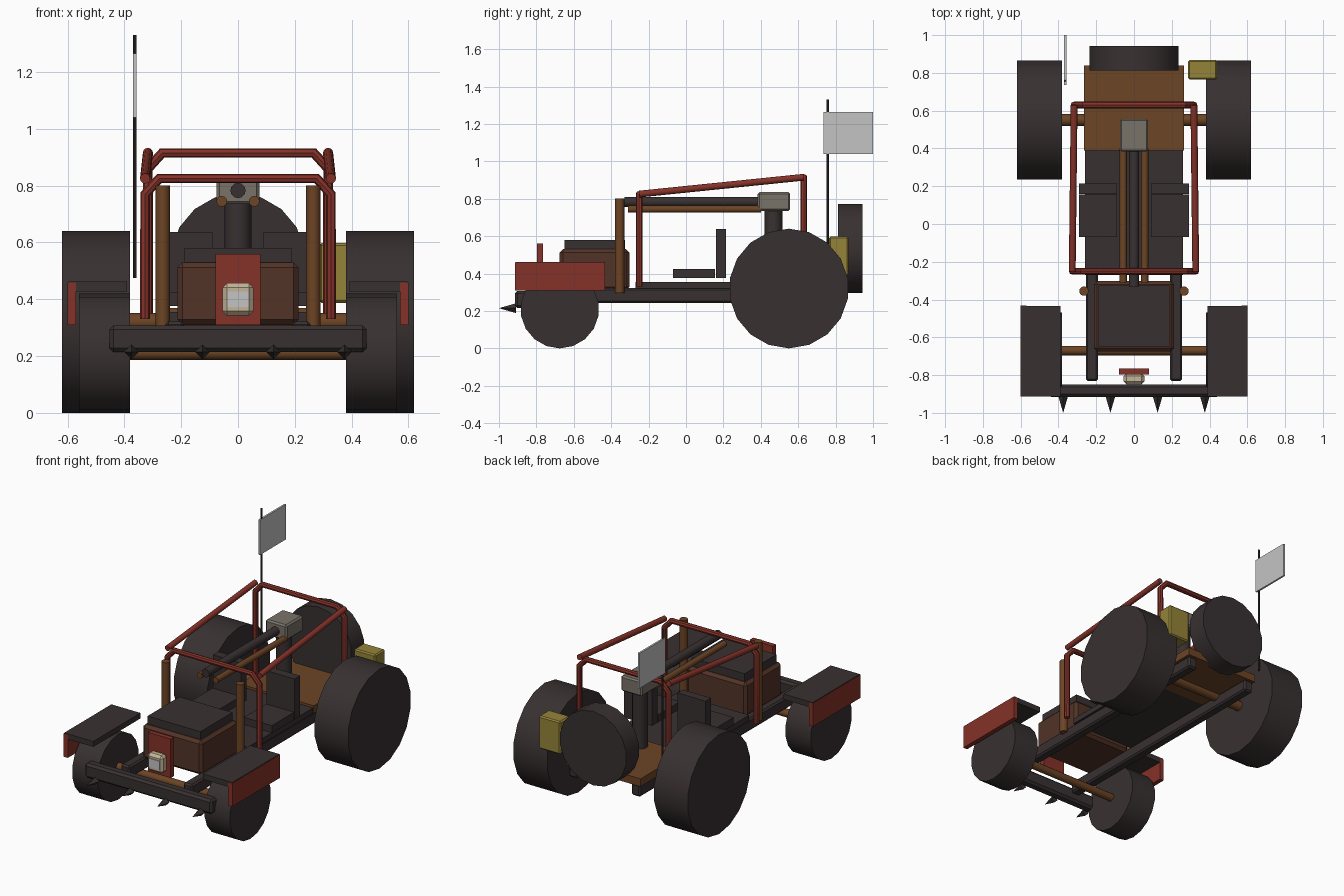
import bpy, bmesh, math
from mathutils import Vector

if "Cube" in bpy.data.objects:
    bpy.data.objects.remove(bpy.data.objects["Cube"])


def mat(name, r, g, b):
    m = bpy.data.materials.new(name)
    m.diffuse_color = (r, g, b, 1)
    m.use_nodes = True
    m.node_tree.nodes["Principled BSDF"].inputs["Base Color"].default_value = m.diffuse_color
    return m


DARK = mat("dark rubber and iron", 0.040, 0.030, 0.031)
RED = mat("rust red", 0.235, 0.032, 0.022)
BROWN = mat("orange brown", 0.150, 0.058, 0.018)
ENGINE = mat("engine brown", 0.085, 0.033, 0.020)
YELLOW = mat("dull yellow", 0.300, 0.230, 0.040)
GREY = mat("gun grey", 0.190, 0.170, 0.140)
PALE = mat("pale grey", 0.550, 0.550, 0.550)
BEIGE = mat("lamp beige", 0.550, 0.460, 0.310)


def add(name, bm, material, smooth=False):
    me = bpy.data.meshes.new(name)
    bmesh.ops.recalc_face_normals(bm, faces=bm.faces)
    bm.to_mesh(me)
    bm.free()
    me.materials.append(material)
    ob = bpy.data.objects.new(name, me)
    bpy.context.collection.objects.link(ob)
    if smooth:
        bpy.ops.object.select_all(action='DESELECT')
        ob.select_set(True)
        bpy.context.view_layer.objects.active = ob
        bpy.ops.object.shade_smooth_by_angle(angle=math.radians(40))
    return ob


def box(name, x, y, z, material, bevel=0.0):
    """Box from (min, max) ranges, with an optional chamfer."""
    bm = bmesh.new()
    bmesh.ops.create_cube(bm, size=1)
    for v in bm.verts:
        v.co = [r[0] if c < 0 else r[1] for c, r in zip(v.co, (x, y, z))]
    if bevel:
        bmesh.ops.bevel(bm, geom=bm.edges[:], offset=bevel, segments=1, affect='EDGES')
    return add(name, bm, material)


def rod(name, a, b, r, material, sides=12, r2=None):
    """Cylinder or cone running from point a to point b."""
    a, b = Vector(a), Vector(b)
    d = b - a
    bm = bmesh.new()
    bmesh.ops.create_cone(bm, cap_ends=True, segments=sides, radius1=r,
                          radius2=r if r2 is None else r2, depth=d.length)
    q = Vector((0, 0, 1)).rotation_difference(d)
    for v in bm.verts:
        v.co = q @ v.co + (a + b) / 2
    return add(name, bm, material, sides > 6)


def wheel(name, axis, center, r, width, sides=18):
    """Wheel about the x or y axis, with a vertex at the bottom."""
    bm = bmesh.new()
    rings = []
    for s in (-0.5, 0.5):
        ring = []
        for i in range(sides):
            t = 2 * math.pi * i / sides
            u, w = r * math.sin(t), r * math.cos(t)
            p = (s * width, u, w) if axis == 'x' else (u, s * width, w)
            ring.append(bm.verts.new(Vector(center) + Vector(p)))
        rings.append(ring)
        bm.faces.new(ring)
    for i in range(sides):
        j = (i + 1) % sides
        bm.faces.new((rings[0][i], rings[0][j], rings[1][j], rings[1][i]))
    return add(name, bm, DARK, True)


def tube(name, pts, r, material):
    """Bent tube along a path."""
    cu = bpy.data.curves.new(name, 'CURVE')
    cu.dimensions = '3D'
    cu.bevel_depth = r
    cu.bevel_resolution = 2
    cu.use_fill_caps = True
    sp = cu.splines.new('POLY')
    sp.points.add(len(pts) - 1)
    for p, co in zip(sp.points, pts):
        p.co = (*co, 1)
    tmp = bpy.data.objects.new(name + "_path", cu)
    bpy.context.collection.objects.link(tmp)
    bpy.context.view_layer.update()
    bm = bmesh.new()
    me = tmp.evaluated_get(bpy.context.evaluated_depsgraph_get()).to_mesh()
    bm.from_mesh(me)
    bpy.data.objects.remove(tmp)
    bmesh.ops.remove_doubles(bm, verts=bm.verts, dist=1e-5)
    return add(name, bm, material, True)


# Mirrored parts
for side, s in (("left", -1), ("right", 1)):
    def xr(a, b):
        return tuple(sorted((s * a, s * b)))
    wheel("rear_wheel_" + side, 'x', (s * 0.50, 0.55, 0.32), 0.32, 0.24)
    wheel("front_wheel_" + side, 'x', (s * 0.47, -0.675, 0.21), 0.21, 0.18)
    # fender: dark top plate, red side plate
    box("fender_top_" + side, xr(0.39, 0.597), (-0.912, -0.433), (0.428, 0.463), DARK)
    box("fender_side_" + side, xr(0.57, 0.60), (-0.914, -0.432), (0.31, 0.459), RED)
    box("chassis_rail_" + side, xr(0.19, 0.255), (-0.83, 0.83), (0.243, 0.322), DARK, 0.01)
    rod("exhaust_stack_" + side, (s * 0.265, -0.355, 0.295), (s * 0.265, -0.355, 0.80), 0.025, BROWN)
    box("seat_cushion_" + side, xr(0.09, 0.29), (-0.07, 0.155), (0.377, 0.425), DARK)
    box("seat_back_" + side, xr(0.09, 0.29), (0.16, 0.215), (0.377, 0.637), DARK)
    rod("cage_side_bar_" + side, (s * 0.327, -0.25, 0.825), (s * 0.317, 0.63, 0.915), 0.018, RED)
    rod("gun_tube_" + side, (s * 0.057, -0.31, 0.745), (s * 0.057, 0.40, 0.745), 0.019, BROWN)

# Axles and floor
rod("rear_axle", (-0.42, 0.55, 0.32), (0.42, 0.55, 0.32), 0.032, BROWN)
rod("front_axle", (-0.42, -0.67, 0.212), (0.42, -0.67, 0.212), 0.025, BROWN)
box("floor_plate", (-0.26, 0.26), (-0.27, 0.42), (0.32, 0.355), DARK)
box("rear_deck", (-0.265, 0.265), (0.39, 0.84), (0.32, 0.37), BROWN)

# Bumper with spikes
box("bumper", (-0.453, 0.453), (-0.915, -0.85), (0.215, 0.308), DARK, 0.014)
for i in range(4):
    x = -0.375 + 0.25 * i
    rod("bumper_spike_%d" % (i + 1), (x, -0.91, 0.215), (x, -1.0, 0.215), 0.026, DARK, 4, 0.0)

# Engine, hood, grille plate and lamp
box("engine_block", (-0.213, 0.213), (-0.675, -0.303), (0.31, 0.53), ENGINE, 0.018)
box("hood", (-0.188, 0.188), (-0.65, -0.325), (0.52, 0.58), DARK)
box("grille_plate", (-0.08, 0.08), (-0.797, -0.765), (0.31, 0.56), RED)
box("head_lamp", (-0.055, 0.055), (-0.85, -0.79), (0.342, 0.457), BEIGE, 0.016)
box("lamp_lens", (-0.039, 0.039), (-0.854, -0.848), (0.372, 0.428), PALE)

# Roll cage hoops
for name, y, x, top, low in (("front_hoop", -0.25, 0.327, 0.825, 0.33),
                             ("rear_hoop", 0.63, 0.317, 0.915, 0.34)):
    half = [(x, y, low), (x, y, top - 0.055), (x - 0.05, y, top)]
    tube(name, half + [(-a, b, c) for a, b, c in reversed(half)], 0.018, RED)

# Mounted gun
rod("gun_post", (0, 0.468, 0.35), (0, 0.468, 0.75), 0.047, DARK)
box("gun_body", (-0.075, 0.075), (0.383, 0.557), (0.735, 0.836), GREY, 0.01)
rod("gun_barrel", (0, -0.33, 0.783), (0, 0.40, 0.783), 0.027, DARK)

# Rear gear
wheel("spare_wheel", 'y', (0, 0.878, 0.535), 0.238, 0.13)
box("fuel_can", (0.286, 0.44), (0.765, 0.868), (0.387, 0.598), YELLOW, 0.008)
rod("flag_pole", (-0.364, 0.758, 0.475), (-0.364, 0.758, 1.33), 0.006, DARK, 8)
box("flag", (-0.370, -0.358), (0.735, 1.0), (1.04, 1.265), PALE)
